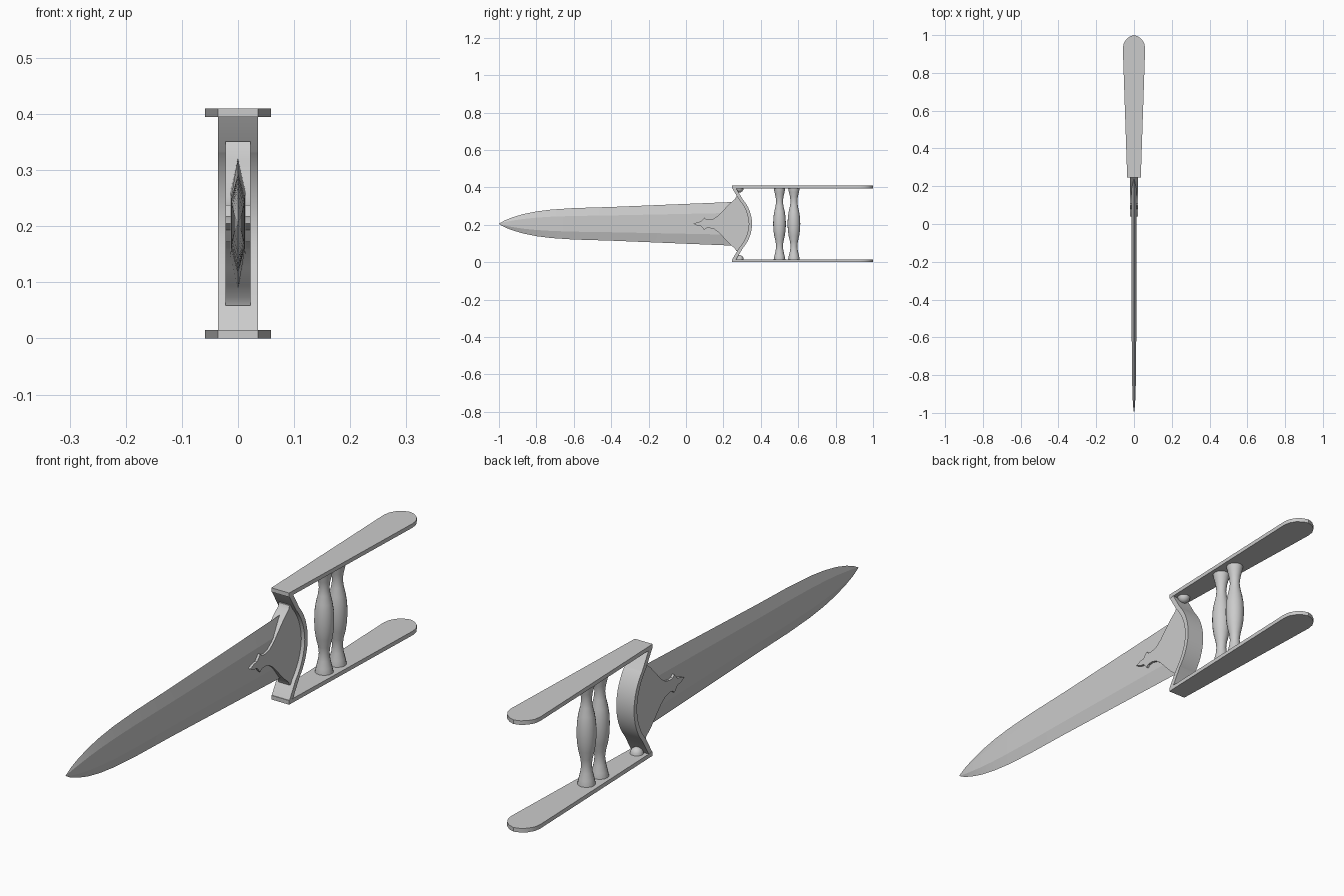
import bpy, bmesh, math

if "Cube" in bpy.data.objects:
    bpy.data.objects.remove(bpy.data.objects["Cube"])

ZC = 0.205  # mirror height of the whole dagger


def finish(name, bm, smooth=None):
    bmesh.ops.remove_doubles(bm, verts=bm.verts, dist=1e-6)
    bmesh.ops.recalc_face_normals(bm, faces=bm.faces)
    me = bpy.data.meshes.new(name)
    bm.to_mesh(me)
    bm.free()
    ob = bpy.data.objects.new(name, me)
    bpy.context.collection.objects.link(ob)
    if smooth:
        bpy.ops.object.select_all(action='DESELECT')
        ob.select_set(True)
        bpy.context.view_layer.objects.active = ob
        bpy.ops.object.shade_smooth_by_angle(angle=math.radians(smooth))
    return ob


def prism(name, pts, vec, smooth=None):
    bm = bmesh.new()
    face = bm.faces.new([bm.verts.new(p) for p in pts])
    ext = bmesh.ops.extrude_face_region(bm, geom=[face], use_keep_orig=True)
    moved = [g for g in ext['geom'] if isinstance(g, bmesh.types.BMVert)]
    bmesh.ops.translate(bm, verts=moved, vec=vec)
    return finish(name, bm, smooth)


def loft(name, rings, smooth):
    bm = bmesh.new()
    loops = [[bm.verts.new(p) for p in r] for r in rings]
    n = len(loops[0])
    for a, b in zip(loops, loops[1:]):
        for i in range(n):
            j = (i + 1) % n
            bm.faces.new((a[i], a[j], b[j], b[i]))
    bm.faces.new(loops[0])
    bm.faces.new(loops[-1])
    return finish(name, bm, smooth)


# blade: six-sided section with a flat centre band, (y, half height, half thickness)
stations = [(-1, .001, .0004), (-.97, .018, .004), (-.93, .034, .007), (-.87, .052, .009),
            (-.8, .066, .0105), (-.72, .076, .0115), (-.6, .084, .012), (-.4, .090, .0125),
            (.285, .118, .0135)]
rings = []
for y, h, t in stations:
    m = h * .5
    rings.append([(0, y, ZC + h), (t, y, ZC + m), (t, y, ZC - m),
                  (0, y, ZC - h), (-t, y, ZC - m), (-t, y, ZC + m)])
loft("blade", rings, 12)

# curved guard: straight flares at the ends, arc in the middle
arc_z = [.128 * math.sin(math.radians(90 * i / 8)) / 1 for i in range(9)]
def guard_y(dz):
    return .353 - (.195 - math.sqrt(.195 ** 2 - dz ** 2))
outer = [(guard_y(d), d) for d in arc_z]
inner = [(y - .017 - .004 * d / .128, d - .0) for y, d in outer]
outer += [(.268, .19), (.268, .205)]
inner += [(.245, .194), (.245, .205)]
def mirrored(half):
    return [(y, -d) for y, d in reversed(half[1:])] + half
loop = mirrored(outer) + mirrored(inner)[::-1]
prism("curved_guard", [(-.036, y, ZC + d) for y, d in loop], (.072, 0, 0), 30)

# ornamental mount over the blade root, ending in a lobed finial
edge = [(.04, 0), (.062, .01), (.08, .012), (.09, .024), (.098, .033), (.108, .024),
        (.125, .022), (.15, .028), (.175, .046), (.205, .078), (.235, .110),
        (.262, .132), (.268, .146), (.285, .146)]
back = [(y - .008, d) for y, d in outer[:9]][::-1]
half = back[::-1] + edge[::-1]
mount = half + [(y, -d) for y, d in half[-2:0:-1]]
prism("blade_mount", [(-.022, y, ZC + d) for y, d in mount], (.044, 0, 0), 30)

# two side bars, widening towards rounded ends
side = [(.036, .245), (.058, .90), (.059, .93), (.055, .955), (.042, .977), (.022, .993)]
plan = side + [(0, 1)] + [(-x, y) for x, y in reversed(side)]
for label, z in (("lower", 0), ("upper", .395)):
    prism(label + "_side_bar", [(x, y, z) for x, y in plan], (0, 0, .015), 25)

# two waisted hand grips
ctrl = [(.198, .031), (.19, .031), (.17, .027), (.145, .021), (.12, .018), (.095, .021),
        (.065, .028), (.035, .0325)]
prof = [(-z, r) for z, r in ctrl] + [(0, .034)] + [(z, r) for z, r in reversed(ctrl)]
for label, y0 in (("front", .50), ("rear", .577)):
    rings = [[(r * math.cos(a), y0 + r * math.sin(a), ZC + z)
              for a in (math.tau * i / 16 for i in range(16))] for z, r in prof]
    loft(label + "_hand_grip", rings, 40)

# small studs in the corners between guard and bars
for label, z in (("lower", .015), ("upper", .395)):
    bm = bmesh.new()
    bmesh.ops.create_uvsphere(bm, u_segments=16, v_segments=8, radius=.023)
    bmesh.ops.translate(bm, verts=bm.verts, vec=(0, .285, z))
    bmesh.ops.scale(bm, verts=[v for v in bm.verts if (v.co.z < z) == (z < ZC)], vec=(1, 1, 1))
    for v in bm.verts:  # flatten the half that would poke through the bar
        v.co.z = max(z, v.co.z) if z < ZC else min(z, v.co.z)
    finish(label + "_stud", bm, 40)
